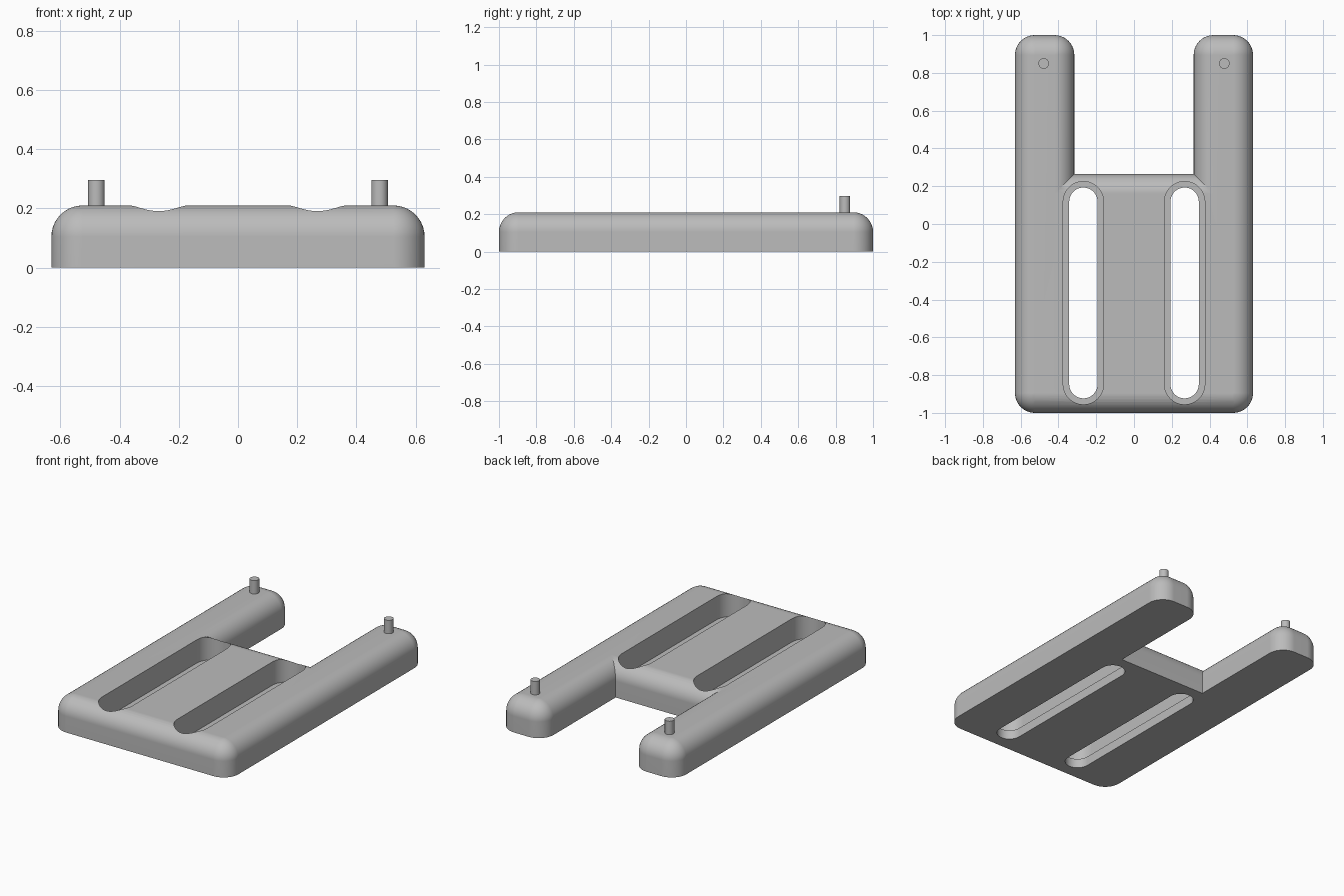
import bpy, bmesh
from math import sin, cos, pi

cube = bpy.data.objects.get("Cube")
if cube:
    bpy.data.objects.remove(cube)

grey = bpy.data.materials.new("plain grey")
grey.use_nodes = True
colour = (0.5, 0.5, 0.5, 1)
grey.diffuse_color = colour
grey.node_tree.nodes["Principled BSDF"].inputs["Base Color"].default_value = colour

HALF_W, ARM_IN, NOTCH_Y = 0.63, 0.316, 0.264
HEIGHT, R = 0.21, 0.105


def loft(name, loops):
    """Skin a stack of matching closed loops and cap both ends."""
    bm = bmesh.new()
    rings = [[bm.verts.new(p) for p in loop] for loop in loops]
    n = len(rings[0])
    for low, high in zip(rings, rings[1:]):
        for i in range(n):
            j = (i + 1) % n
            bm.faces.new((low[i], low[j], high[j], high[i]))
    bm.faces.new(rings[0][::-1])
    bm.faces.new(rings[-1])
    bmesh.ops.remove_doubles(bm, verts=bm.verts, dist=0.0001)
    bmesh.ops.recalc_face_normals(bm, faces=bm.faces)
    mesh = bpy.data.meshes.new(name)
    bm.to_mesh(mesh)
    bm.free()
    mesh.materials.append(grey)
    obj = bpy.data.objects.new(name, mesh)
    bpy.context.collection.objects.link(obj)
    return obj


def arc(cx, cy, r, start, sweep, z, steps=10):
    angles = [start + sweep * i / steps for i in range(steps + 1)]
    return [(cx + r * cos(a), cy + r * sin(a), z) for a in angles]


def body_loop(inset, z):
    """Fork-shaped outline: round outer corners, mitred notch corners."""
    r, q = R - inset, pi / 2
    out, inn, end = HALF_W - R, ARM_IN + R, 1 - R
    nx, ny = ARM_IN + inset, NOTCH_Y - inset
    return (arc(-out, -end, r, pi, q, z) + arc(out, -end, r, -q, q, z)
            + arc(out, end, r, 0, q, z) + arc(inn, end, r, q, q, z)
            + [(nx, ny, z), (-nx, ny, z)]
            + arc(-inn, end, r, 0, q, z) + arc(-out, end, r, q, q, z))


def slot(x, r, low, high):
    """Rounded-end slot cutter."""
    def loop(z):
        return (arc(x, 0.118, r, 0, pi, z, 24)
                + arc(x, -0.848, r, pi, pi, z, 24))
    cutter = loft("slot_cutter", [loop(low), loop(high)])
    cutter.hide_render = True
    return cutter


def smooth(obj):
    bpy.ops.object.select_all(action='DESELECT')
    obj.select_set(True)
    bpy.context.view_layer.objects.active = obj
    bpy.ops.object.shade_smooth_by_angle(angle=pi / 6)


# Base plate with two arms and a rounded top edge
loops = [body_loop(0, 0)]
for k in range(11):
    a = k / 10 * pi / 2
    loops.append(body_loop(R * (1 - cos(a)), HEIGHT - R + R * sin(a)))
body = loft("forked_base", loops)
bpy.context.view_layer.objects.active = body

# Stepped slots: wide upper channel over a narrow through opening
for x in (-0.268, 0.268):
    for radius, low in ((0.107, 0.06), (0.075, -0.1)):
        cutter = slot(x, radius, low, 0.4)
        mod = body.modifiers.new("slot", 'BOOLEAN')
        mod.operation, mod.solver, mod.object = 'DIFFERENCE', 'EXACT', cutter
        bpy.ops.object.modifier_apply(modifier=mod.name)
        bpy.data.objects.remove(cutter)
smooth(body)
weighted = body.modifiers.new("even_shading", 'WEIGHTED_NORMAL')
weighted.keep_sharp = True

# Locating pins near the arm tips
for side, x in (("right", -0.478), ("left", 0.478)):
    pin = loft(side + "_pin", [arc(x, 0.85, 0.028, 0, 2 * pi, z, 32)
                               for z in (0.18, 0.296)])
    smooth(pin)
